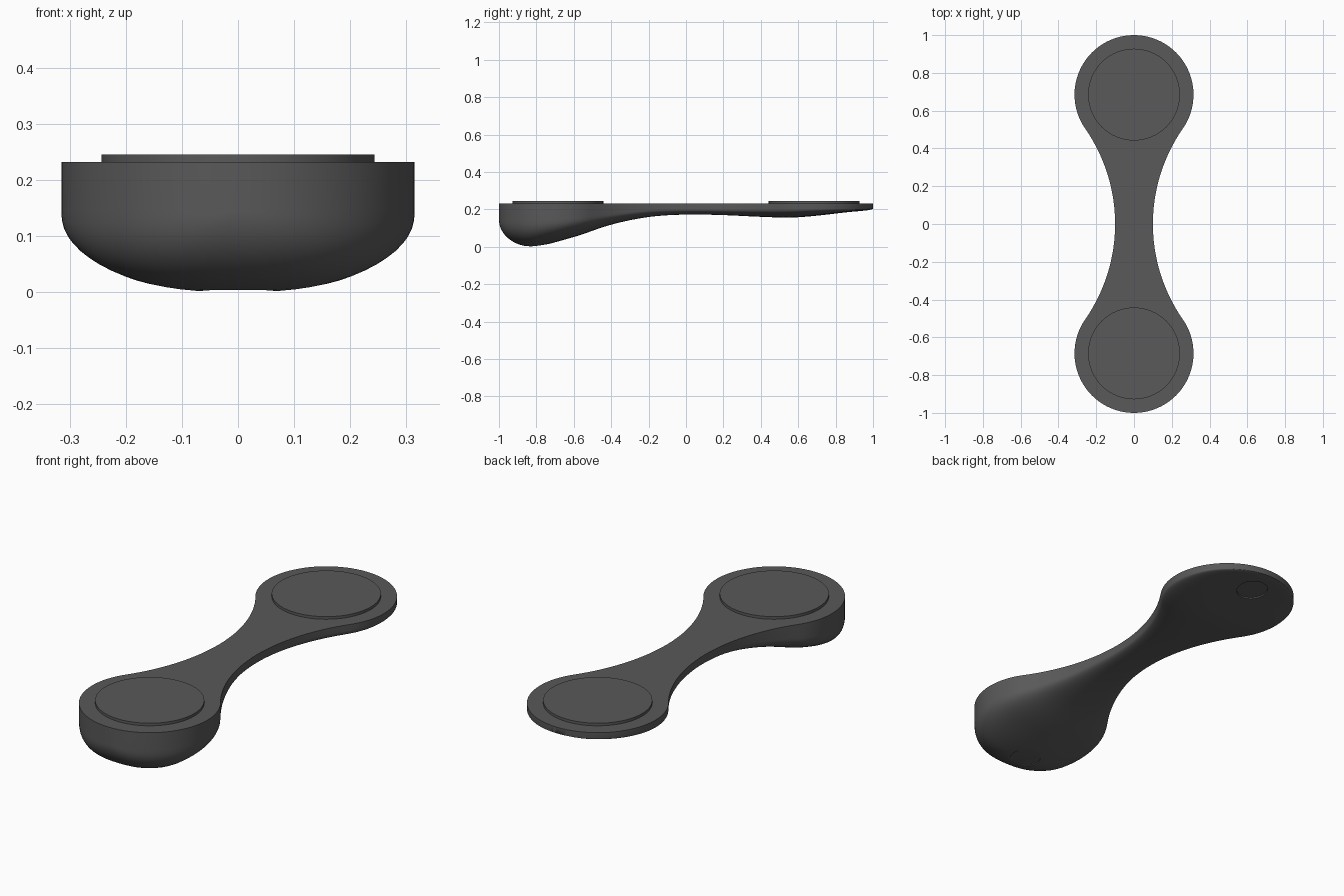
import bpy, bmesh, math
from mathutils import Vector

if "Cube" in bpy.data.objects:
    bpy.data.objects.remove(bpy.data.objects["Cube"])

TOP, R, CY = 0.232, 0.315, 0.685      # top height, end radius, end centre
NECK_R, NECK_C = 0.884, 0.984         # neck arc radius and its centre in x
TANGENT = math.acos(-0.571)           # angle where end circle meets neck arc

grey = bpy.data.materials.new("dark_grey")
grey.diffuse_color = (0.1, 0.1, 0.1, 1)
grey.use_nodes = True
grey.node_tree.nodes["Principled BSDF"].inputs["Base Color"].default_value = grey.diffuse_color

# underside centreline (y, z)
KEEL = [(-0.82, 0.0), (-0.6, 0.052), (-0.4, 0.118), (-0.2, 0.159), (0, 0.172),
        (0.2, 0.169), (0.4, 0.16), (0.56, 0.156), (0.7, 0.166), (0.85, 0.183),
        (0.97, 0.195), (1.0, 0.202)]


def keel(y):
    if y <= -0.82:                    # rounded nose
        u = min(1, (-0.82 - y) / 0.18)
        return 0.145 * (1 - math.sqrt(1 - u * u))

    def slope(i):
        if i == 0:
            return 0.1
        a, b = KEEL[max(i - 1, 0)], KEEL[min(i + 1, len(KEEL) - 1)]
        return (b[1] - a[1]) / (b[0] - a[0])
    i = 0
    while i < len(KEEL) - 2 and y > KEEL[i + 1][0]:
        i += 1
    (y0, z0), (y1, z1) = KEEL[i], KEEL[i + 1]
    d = y1 - y0
    t = min(1, (y - y0) / d)
    return ((2*t**3 - 3*t*t + 1) * z0 + (t**3 - 2*t*t + t) * d * slope(i)
            + (3*t*t - 2*t**3) * z1 + (t**3 - t*t) * d * slope(i + 1))


def half_width(y):
    a = abs(y)
    if a > CY + R * math.cos(TANGENT):
        return math.sqrt(max(0, R * R - (a - CY) ** 2))
    return NECK_C - math.sqrt(NECK_R ** 2 - a * a)


def wall(y):                          # height of the straight side wall
    t = min(1, max(0, (y + 0.75) / 0.65))
    return 0.087 - 0.057 * t * t * (3 - 2 * t)


def finish(bm, name, angle=30):
    bmesh.ops.recalc_face_normals(bm, faces=bm.faces)
    me = bpy.data.meshes.new(name)
    bm.to_mesh(me)
    bm.free()
    me.materials.append(grey)
    ob = bpy.data.objects.new(name, me)
    bpy.context.collection.objects.link(ob)
    return ob


def smooth(ob):
    bpy.ops.object.select_all(action='DESELECT')
    ob.select_set(True)
    bpy.context.view_layer.objects.active = ob
    bpy.ops.object.shade_smooth_by_angle(angle=math.radians(35))


def cylinder(name, radius, z0, z1, segs=64):
    bm = bmesh.new()
    bmesh.ops.create_cone(bm, cap_ends=True, segments=segs, radius1=radius,
                          radius2=radius, depth=z1 - z0)
    bmesh.ops.translate(bm, vec=(0, 0, (z0 + z1) / 2), verts=bm.verts)
    return finish(bm, name)


# body: cross-sections lofted from nose to tail
end = [CY + R * math.cos(TANGENT * i / 28) for i in range(29)]
mid = [end[-1] * (1 - 2 * i / 32) for i in range(1, 32)]
ys = end + mid + [-y for y in reversed(end)]
N, P = 32, 2 / 2.5
bm = bmesh.new()
rows = []
for y in ys:
    w, zw = half_width(y), TOP - wall(y)
    deep = max(0, zw - keel(y))
    pts = [(w, TOP)]
    for k in range(N + 1):
        c, s = math.cos(math.pi * k / N), max(0, math.sin(math.pi * k / N))
        pts.append((w * math.copysign(abs(c) ** P, c), zw - deep * s ** P))
    pts.append((-w, TOP))
    rows.append([bm.verts.new((x, y, z)) for x, z in pts])
for a, b in zip(rows, rows[1:]):
    for k in range(len(a)):
        j = (k + 1) % len(a)
        bm.faces.new((a[k], a[j], b[j], b[k]))
bmesh.ops.remove_doubles(bm, verts=bm.verts, dist=0.0002)
bmesh.ops.dissolve_degenerate(bm, edges=bm.edges, dist=0.0001)
body = finish(bm, "handle_body")

# shallow round recesses in the underside
for y in (-0.8, 0.87):
    cutter = cylinder("recess_cutter", 0.073, -0.05, 0.007, 48)
    cutter.location = (0, y, keel(y))
    cutter.rotation_euler.x = math.atan((keel(y + 0.05) - keel(y - 0.05)) / 0.1)
    cutter.hide_render = True
    mod = body.modifiers.new("recess", 'BOOLEAN')
    mod.operation, mod.solver, mod.object = 'DIFFERENCE', 'EXACT', cutter
    bpy.context.view_layer.objects.active = body
    bpy.ops.object.modifier_apply(modifier=mod.name)
    bpy.data.objects.remove(cutter)
smooth(body)

# round pads on the top
for name, y in (("front_pad", -CY), ("back_pad", CY)):
    pad = cylinder(name, 0.243, TOP - 0.01, 0.245)
    pad.location.y = y
    smooth(pad)
